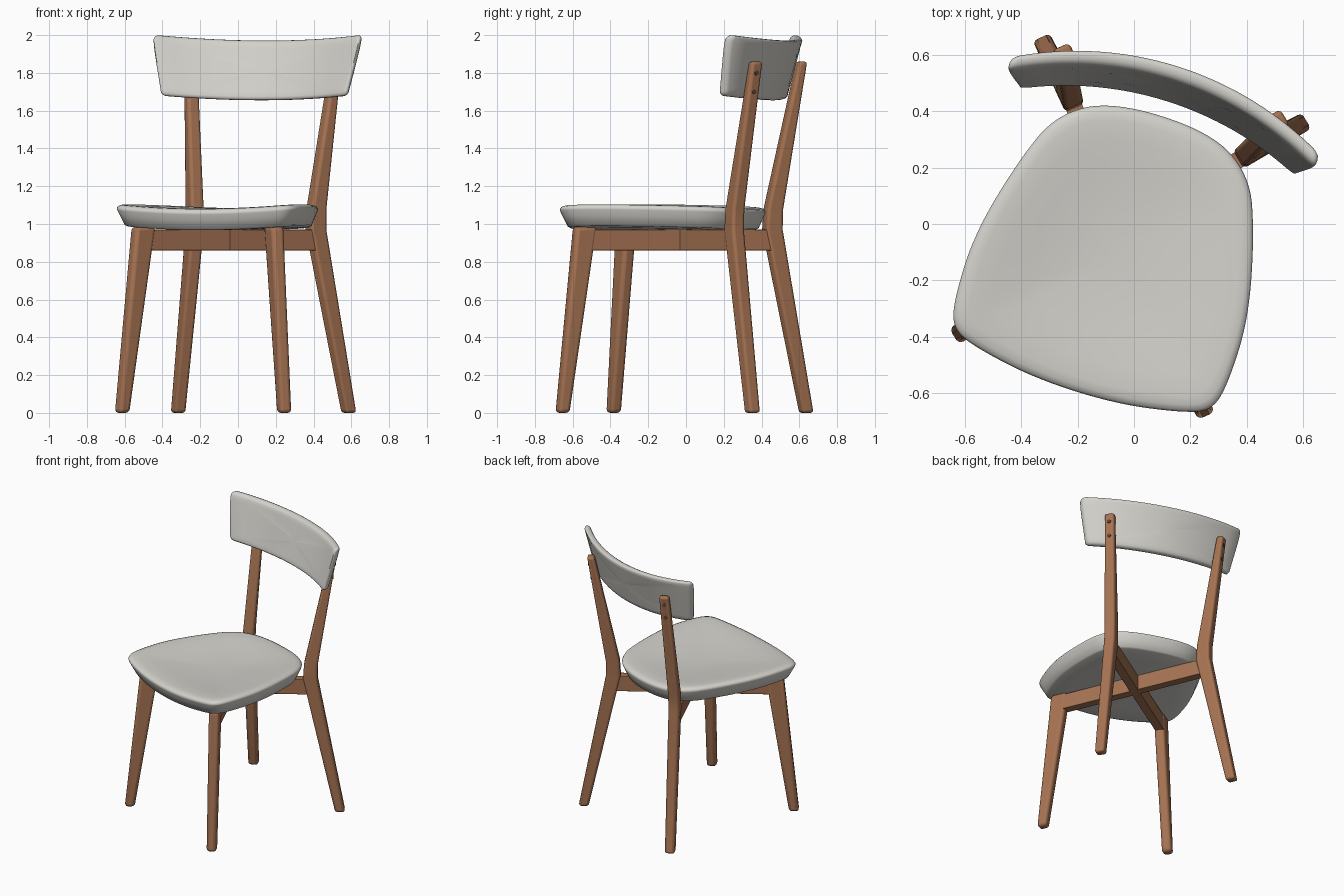
import bpy, bmesh, math
from mathutils import Vector, Matrix

if "Cube" in bpy.data.objects:
    bpy.data.objects.remove(bpy.data.objects["Cube"])

TURN = math.radians(-17.5)          # the whole chair is turned on the floor
PLACE = Matrix.Rotation(TURN, 4, 'Z') @ Matrix.Translation((-0.02, 0, 0))


def material(name, rgb):
    m = bpy.data.materials.new(name)
    m.diffuse_color = (*rgb, 1)
    m.use_nodes = True
    m.node_tree.nodes["Principled BSDF"].inputs["Base Color"].default_value = m.diffuse_color
    return m


WOOD = material("brown wood", (0.38, 0.17, 0.085))
FABRIC = material("light grey fabric", (0.65, 0.64, 0.60))
DARK = material("dark screw", (0.10, 0.05, 0.03))


def finish(name, bm, mat, bevel=0, angle=35):
    bmesh.ops.recalc_face_normals(bm, faces=bm.faces)
    me = bpy.data.meshes.new(name)
    bm.to_mesh(me)
    bm.free()
    me.materials.append(mat)
    ob = bpy.data.objects.new(name, me)
    bpy.context.collection.objects.link(ob)
    ob.matrix_world = PLACE
    if bevel:
        mod = ob.modifiers.new("bevel", 'BEVEL')
        mod.width, mod.segments = bevel, 3
        mod.limit_method, mod.angle_limit = 'ANGLE', math.radians(40)
    bpy.ops.object.select_all(action='DESELECT')
    ob.select_set(True)
    bpy.context.view_layer.objects.active = ob
    bpy.ops.object.shade_smooth_by_angle(angle=math.radians(angle))
    return ob


def skin(bm, rings):
    """Join rings of vertices with quads."""
    n = len(rings[0])
    for a, b in zip(rings, rings[1:]):
        for i in range(n):
            j = (i + 1) % n
            bm.faces.new((a[i], a[j], b[j], b[i]))


def post(name, sections, direction, bevel):
    """Rectangular sections (x, y, z, width along direction, thickness)."""
    d = Vector((*direction, 0)).normalized()
    p = Vector((-d.y, d.x, 0))
    bm = bmesh.new()
    rings = []
    for x, y, z, w, t in sections:
        c = Vector((x, y, z))
        rings.append([bm.verts.new(c + d * (a * w / 2) + p * (b * t / 2))
                      for a, b in ((-1, -1), (1, -1), (1, 1), (-1, 1))])
    skin(bm, rings)
    bm.faces.new(rings[0])
    bm.faces.new(rings[-1])
    return finish(name, bm, WOOD, bevel)


def smooth_outline(half, steps=3):
    """Mirror a half outline, then round it by corner cutting."""
    pts = [Vector(p) for p in half] + [Vector((-x, y)) for x, y in reversed(half)]
    for _ in range(steps):
        pts = [q for a, b in zip(pts, pts[1:] + pts[:1])
               for q in (a.lerp(b, 0.25), a.lerp(b, 0.75))]
    return pts


def cushion(name, outline, centre, half_size, profile, shape):
    """Rings (edge inset, scale, depth) of an outline, bent by shape(x, y, d)."""
    bm = bmesh.new()
    rings = []
    for inset, f, d in profile:
        sx, sy = f * (1 - inset / half_size[0]), f * (1 - inset / half_size[1])
        rings.append([bm.verts.new(shape(p.x * sx, centre + (p.y - centre) * sy, d))
                      for p in outline])
    skin(bm, rings)
    for ring, d in ((rings[0], profile[0][2]), (rings[-1], profile[-1][2])):
        c = bm.verts.new(shape(0, centre, d))
        for i in range(len(ring)):
            bm.faces.new((ring[i], ring[(i + 1) % len(ring)], c))
    return finish(name, bm, FABRIC, angle=60)


# Seat: rounded trapezoid, slightly dished, with an undercut edge
seat_half = [(.18, .395), (.36, .29), (.44, .09), (.51, -.2), (.51, -.44),
             (.485, -.545), (.40, -.585), (.15, -.63)]
seat_profile = [(.04, .3, .968), (.04, .7, .968), (.05, 1, .968), (.036, 1, .974),
                (.015, 1, 1.02), (.002, 1, 1.05), (0, 1, 1.06), (.006, 1, 1.071),
                (.022, 1, 1.079), (.05, 1, 1.082), (.05, .85, 1.080),
                (.05, .65, 1.072), (.05, .4, 1.064), (.05, .18, 1.060)]
cushion("seat", smooth_outline(seat_half), -0.1, (.5, .5), seat_profile,
        lambda x, y, d: (x, y, d + 0.025 * (x / 0.5) ** 2))

# Backrest: rounded panel, tapered downwards, bent around the sitter and leaning back
H, R = 0.158, 1.2
back_half = [(x, H) for x in (.06, .18, .3, .42, .52, .575)] + [
    (.573, .11), (.55, 0), (.525, -.11), (.515, -H)] + [
    (x, -H) for x in (.46, .36, .24, .12)]
back_profile = [(.02, f, -.025) for f in (.15, .4, .65, .85, 1)] + [
    (.008, 1, -.021), (.001, 1, -.01), (0, 1, .005), (.003, 1, .018), (.012, 1, .025)] + [
    (.012, f, .025) for f in (.85, .65, .4, .15)]
cushion("backrest", smooth_outline(back_half), 0, (.575, H), back_profile,
        lambda x, y, d: (x, 0.515 + 0.28 * y - (R - math.sqrt(R * R - x * x)) + d,
                         1.813 + y + 0.03 * (x / 0.575) ** 2))

KNEE = (.338, .372, 1.08, .092, .075)
TOP = (.403, .508, 1.86, .048, .066)
for s, side in ((-1, "left"), (1, "right")):
    # Front legs and bent back legs, all set along the diagonals
    post("front_leg_" + side, [(s * .45, -.55, 0, .066, .066),
                               (s * .362, -.454, .985, .12, .07)], (s * .66, -.75), .02)
    post("back_leg_" + side, [(s * .474, .512, 0, .066, .066),
                              (s * .337, .367, .97, .097, .075),
                              (s * KNEE[0], *KNEE[1:]), (s * TOP[0], *TOP[1:])],
         (s * .66, .75), .016)
    # Diagonal rail under the seat, running from a front leg to the opposite back leg
    post("cross_rail_" + side, [(s * -.01, -.04, z, 1.078, .06) for z in (.86, .97)],
         (s * .649, .76), .003)
    # Two screws through each back leg into the backrest
    d = Vector((s * .66, .75, 0)).normalized()
    bm = bmesh.new()
    for z in (1.70, 1.80):
        t = (z - KNEE[2]) / (TOP[2] - KNEE[2])
        x, y, w = (KNEE[i] + (TOP[i] - KNEE[i]) * t for i in (0, 1, 3))
        at = Vector((s * x, y, z)) + d * (w / 2)
        m = Matrix.Translation(at) @ d.to_track_quat('Z', 'Y').to_matrix().to_4x4()
        bmesh.ops.create_cone(bm, cap_ends=True, segments=16, radius1=.013,
                              radius2=.013, depth=.006, matrix=m)
    finish("screws_" + side, bm, DARK)
